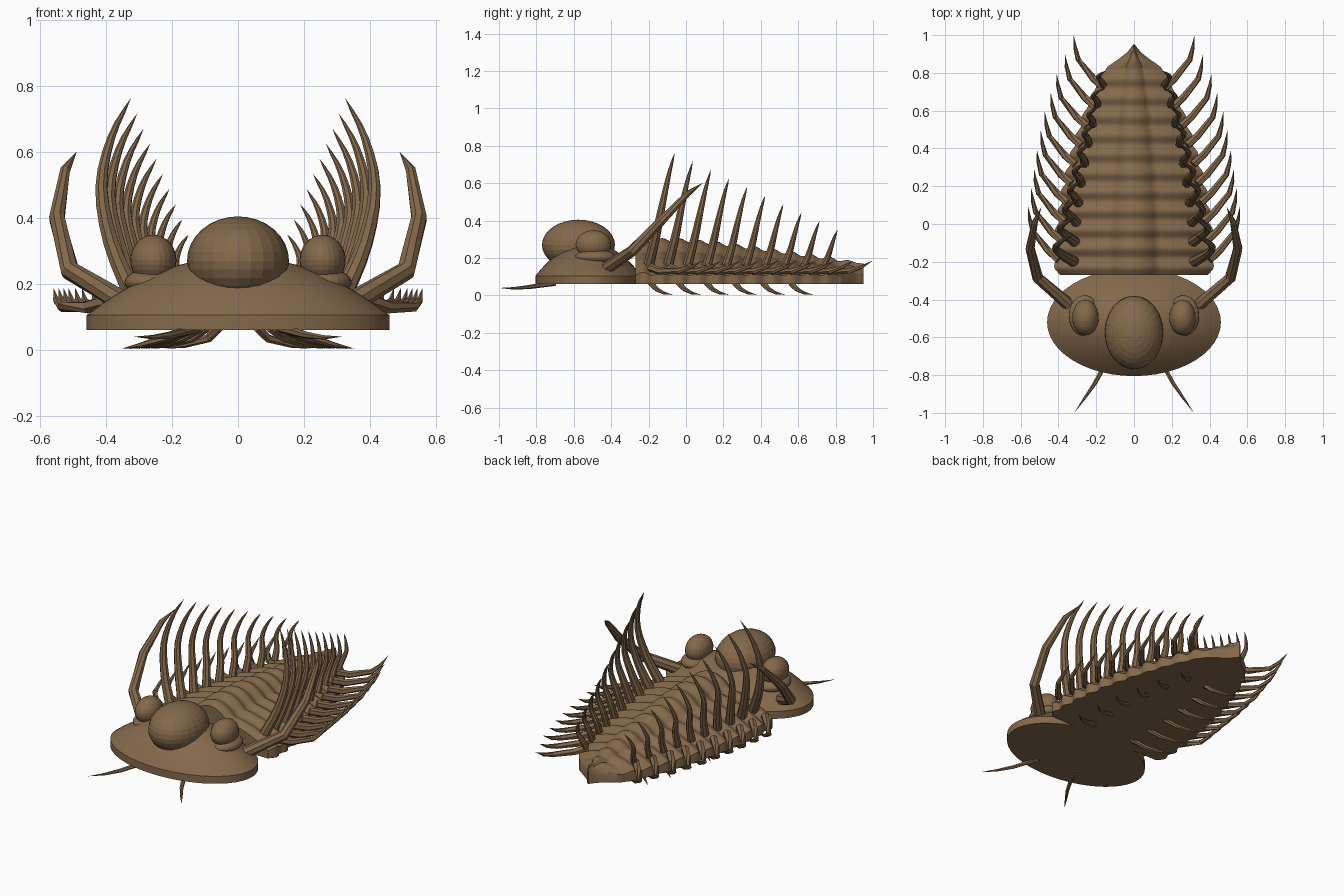
import bpy, bmesh, math
from mathutils import Vector

if "Cube" in bpy.data.objects:
    bpy.data.objects.remove(bpy.data.objects["Cube"])

shell = bpy.data.materials.new("brown shell")
shell.diffuse_color = (0.23, 0.14, 0.07, 1)
shell.use_nodes = True
shell.node_tree.nodes["Principled BSDF"].inputs["Base Color"].default_value = shell.diffuse_color


def finish(name, bm, smooth=None):
    bmesh.ops.recalc_face_normals(bm, faces=bm.faces)
    me = bpy.data.meshes.new(name)
    bm.to_mesh(me)
    bm.free()
    me.materials.append(shell)
    ob = bpy.data.objects.new(name, me)
    bpy.context.collection.objects.link(ob)
    if smooth:
        bpy.context.view_layer.objects.active = ob
        ob.select_set(True)
        bpy.ops.object.shade_smooth_by_angle(angle=math.radians(smooth))
        ob.select_set(False)
    return ob


def lerp(table, t):
    for (a, va), (b, vb) in zip(table, table[1:]):
        if t <= b:
            return va + (vb - va) * max(0, t - a) / (b - a)
    return table[-1][1]


def ellipsoid(name, c, r):
    bm = bmesh.new()
    bmesh.ops.create_uvsphere(bm, u_segments=24, v_segments=16, radius=1)
    for v in bm.verts:
        v.co = Vector(c) + Vector(v.co[i] * r[i] for i in range(3))
    return finish(name, bm)


def tube(bm, pts, radii, sides):
    # tapering tube closed to a point at the last position
    pts = [Vector(p) for p in pts]
    rings = []
    for i, p in enumerate(pts[:-1]):
        d = (p - pts[i - 1]).normalized() if i else Vector()
        d = (d + (pts[i + 1] - p).normalized()).normalized()
        a = d.cross(Vector((0.3, -0.9, 0.2))).normalized()
        b = d.cross(a)
        rings.append([bm.verts.new(p + radii[i] * (a * math.cos(t) + b * math.sin(t)))
                      for t in (2 * math.pi * k / sides for k in range(sides))])
    tip = bm.verts.new(pts[-1])
    bm.faces.new(rings[0])
    for i in range(sides):
        j = (i + 1) % sides
        for r, s in zip(rings, rings[1:]):
            bm.faces.new((r[i], r[j], s[j], s[i]))
        bm.faces.new((rings[-1][i], rings[-1][j], tip))


def spline(p, n):
    # smooth path through the points
    p = [Vector(q) for q in p]
    e = [2 * p[0] - p[1]] + p + [2 * p[-1] - p[-2]]
    out = []
    for i in range(1, len(e) - 2):
        a, b, c, d = e[i - 1:i + 3]
        for k in range(n):
            t = k / n
            out.append(0.5 * (2 * b + (c - a) * t + (2 * a - 5 * b + 4 * c - d) * t * t
                              + (3 * b - a - 3 * c + d) * t ** 3))
    return out + [p[-1]]


def mirrored_tubes(name, paths, sides, smooth=None):
    for side, s in (("left", -1), ("right", 1)):
        bm = bmesh.new()
        for pts, radii in paths:
            tube(bm, [(s * x, y, z) for x, y, z in pts], radii, sides)
        finish(side + "_" + name, bm, smooth)


# head shield: flat rim and shallow dome
bm = bmesh.new()
N = 48
levels = [(1, 0.06)] + [(r, 0.105 + 0.18 * (1 - r * r)) for r in (1, .9, .8, .68, .55, .4, .25, .1)]
rings = [[bm.verts.new((0.46 * r * math.cos(2 * math.pi * k / N),
                        -0.52 + 0.285 * r * math.sin(2 * math.pi * k / N), z))
          for k in range(N)] for r, z in levels]
for a, b in zip(rings, rings[1:]):
    for k in range(N):
        bm.faces.new((a[k], a[(k + 1) % N], b[(k + 1) % N], b[k]))
bm.faces.new(rings[0])
bm.faces.new(rings[-1])
finish("head_shield", bm, 30)

# central head bulb, eyes and eye mounts
ellipsoid("head_bulb", (0, -0.575, 0.27), (0.155, 0.195, 0.135))
for side, s in (("left", -1), ("right", 1)):
    ellipsoid(side + "_eye", (s * 0.257, -0.495, 0.272), (0.07, 0.095, 0.077))
    ellipsoid(side + "_eye_mount", (s * 0.262, -0.485, 0.205), (0.083, 0.108, 0.042))

# ribbed body with raised axis, pleural lobes and pointed tail
WIDTH = [(-.27, .40), (-.2, .42), (0, .405), (.2, .375), (.4, .325), (.6, .26), (.75, .195),
         (.83, .145), (.87, .085), (.91, .035), (.95, .004)]
CREST = [(-.27, .285), (-.1, .30), (.1, .287), (.3, .263), (.6, .222), (.85, .187), (.95, .17)]
bm = bmesh.new()
ROWS, COLS = 122, 40
top, bottom = [], []
for i in range(ROWS + 1):
    y = -0.27 + 1.22 * i / ROWS
    rib = math.cos(2 * math.pi * (y + 0.13) / 0.1)
    fade = 1 if y < 0.8 else max(0, (0.95 - y) / 0.15)
    w = lerp(WIDTH, y) * (1 + 0.025 * rib * fade)
    c = lerp(CREST, y)
    row_t, row_b = [], []
    for j in range(COLS + 1):
        u = 2 * j / COLS - 1
        a = abs(u)
        edge = 0.115
        prof = 0.66 * (1 - a ** 2.2) + 0.34 * max(0, 1 - (a / 0.3) ** 2)
        z = edge + (c - edge) * prof + 0.009 * rib * fade
        row_t.append(bm.verts.new((u * w, y, z)))
        row_b.append(bm.verts.new((u * w, y, 0.06)))
    top.append(row_t)
    bottom.append(row_b)
for i in range(ROWS):
    for j in range(COLS):
        for g in (top, bottom):
            bm.faces.new((g[i][j], g[i][j + 1], g[i + 1][j + 1], g[i + 1][j]))
    for j in (0, COLS):
        bm.faces.new((top[i][j], top[i + 1][j], bottom[i + 1][j], bottom[i][j]))
for i in (0, ROWS):
    for j in range(COLS):
        bm.faces.new((top[i][j], top[i][j + 1], bottom[i][j + 1], bottom[i][j]))
finish("ribbed_body", bm, 40)

# ten upright curved spines and ten flat side spines on each flank
upright, flank = [], []
for k in range(10):
    t = k / 9
    y = -0.06 + 0.0967 * k
    w = lerp(WIDTH, y - 0.1)
    h = 0.765 - 0.415 * t
    z0 = 0.16
    m = 1 - 0.5 * t
    xt = 0.325 - 0.175 * t
    xm = 0.415 - 0.225 * t
    path = spline([(w * 0.76, y - 0.13 * m - .01, z0), (xm - 0.03 * m, y - 0.10 * m, z0 + (h - z0) * .27),
                   (xm, y - 0.065 * m, z0 + (h - z0) * .55),
                   (xm - 0.03 * m, y - 0.032 * m, z0 + (h - z0) * .8), (xt, y, h)], 3)
    n = len(path) - 1
    r0 = 0.030 - 0.011 * t
    upright.append((path, [r0 * (1 - i / n) ** 0.65 for i in range(n)]))
    yt = 0.09 + 0.1011 * k
    xs = lerp([(0, .56), (.33, .515), (.55, .475), (.78, .41), (1, .32)], t)
    flank.append(([(xs - 0.16, yt - 0.28, 0.15), (xs - 0.105, yt - 0.23, 0.13), (xs - 0.025, yt - 0.13, 0.13),
                   (xs - 0.008, yt - 0.065, 0.15), (xs, yt, 0.187)],
                  [0.022, 0.02, 0.015, 0.010]))
mirrored_tubes("upright_spines", upright, 8)
mirrored_tubes("flank_spines", flank, 6)

# long cheek spines sweeping back and up
mirrored_tubes("cheek_spine", [([(.33, -.44, .135), (.51, -.285, .24), (.55, -.13, .40),
                                 (.525, .01, .545), (.49, .09, .602)],
                                [.034, .030, .025, .016])], 8)

# feelers under the front edge
mirrored_tubes("feeler", [([(.13, -.70, .065), (.205, -.84, .045), (.26, -.92, .038), (.317, -1, .04)],
                           [.014, .011, .007])], 6)

# six short legs on each side
legs = []
for k in range(6):
    y = -0.07 + 0.15 * k
    x = lerp([(0, .355), (2, .33), (4, .27), (5, .22)], k)
    legs.append(([(x - .22 + .012 * k, y - .12, .068), (x - .13, y - .09, .035), (x - .06, y - .05, .014), (x, y, .003)],
                 [.016, .013, .008]))
mirrored_tubes("legs", legs, 6)
